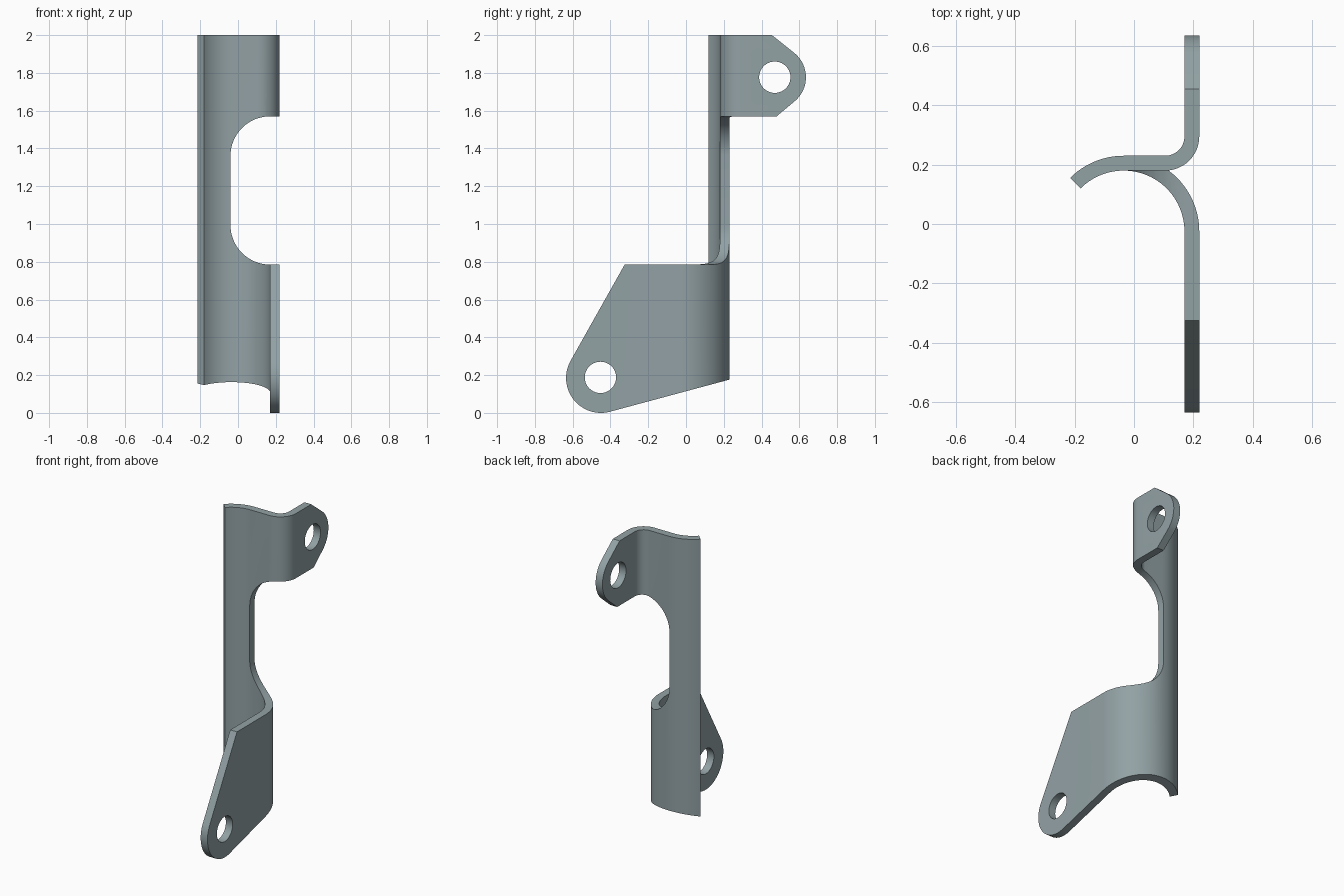
import bpy, bmesh, math
from mathutils import Vector

if "Cube" in bpy.data.objects:
    bpy.data.objects.remove(bpy.data.objects["Cube"])

steel = bpy.data.materials.new("grey steel")
steel.diffuse_color = (0.29, 0.36, 0.375, 1)
steel.use_nodes = True
steel.node_tree.nodes["Principled BSDF"].inputs["Base Color"].default_value = steel.diffuse_color


def arc(cx, cy, r, a0, a1, n=16):
    """Points on an arc, angles in degrees."""
    return [(cx + r * math.cos(math.radians(a0 + (a1 - a0) * i / n)),
             cy + r * math.sin(math.radians(a0 + (a1 - a0) * i / n)))
            for i in range(n + 1)]


def prism(name, outline, axis, lo, hi):
    """Extrude a closed 2D outline along the given axis."""
    place = {'x': lambda a, b, d: (d, a, b),
             'y': lambda a, b, d: (a, d, b),
             'z': lambda a, b, d: (a, b, d)}[axis]
    bm = bmesh.new()
    face = bm.faces.new([bm.verts.new(place(a, b, lo)) for a, b in outline])
    ext = bmesh.ops.extrude_face_region(bm, geom=[face])
    moved = [g for g in ext['geom'] if isinstance(g, bmesh.types.BMVert)]
    bmesh.ops.translate(bm, verts=moved, vec=Vector(place(0, 0, hi - lo)))
    bmesh.ops.recalc_face_normals(bm, faces=bm.faces)
    mesh = bpy.data.meshes.new(name)
    bm.to_mesh(mesh)
    bm.free()
    mesh.materials.append(steel)
    ob = bpy.data.objects.new(name, mesh)
    bpy.context.collection.objects.link(ob)
    return ob


def combine(ob, tool, operation):
    """Apply a boolean and remove the helper."""
    mod = ob.modifiers.new("cut", 'BOOLEAN')
    mod.operation, mod.object, mod.solver = operation, tool, 'EXACT'
    bpy.context.view_layer.objects.active = ob
    bpy.ops.object.modifier_apply(modifier=mod.name)
    bpy.data.objects.remove(tool)


CX, CY, R_OUT, R_IN = -0.035, -0.025, 0.255, 0.205   # curved spine
SPLIT = 1.18                                        # height where halves meet

# Lower half: spine curls forward into a flat lug
lower_plan = (arc(CX, CY, R_OUT, 135, 90, 12) + arc(CX, CY, R_OUT, 90, 0, 24)[1:]
              + [(0.22, -0.7), (0.17, -0.7)]
              + arc(CX, CY, R_IN, 0, 90, 24) + arc(CX, CY, R_IN, 90, 135, 12)[1:])
bracket = prism("bracket", lower_plan, 'z', -0.1, SPLIT)
lower_side = ([(-0.325, 0.785), (0.05, 0.785), (0.05, 1.3), (0.4, 1.3), (0.4, 0.222)]
              + arc(-0.45, 0.185, 0.185, -75.1, -209.5, 28))
combine(bracket, prism("lower_outline", lower_side, 'x', -1, 1), 'INTERSECT')
combine(bracket, prism("lower_hole", arc(-0.453, 0.188, 0.083, 0, 360, 40)[:-1],
                       'x', 0.1, 0.4), 'DIFFERENCE')

# Upper half: spine runs flat, then bends back into a lug
upper_plan = (arc(CX, CY, R_OUT, 135, 90, 12) + arc(0.105, 0.295, 0.065, -90, 0, 12)
              + [(0.17, 0.75), (0.22, 0.75)]
              + arc(0.105, 0.295, 0.115, 0, -90, 12) + arc(CX, CY, R_IN, 90, 135, 12))
upper = prism("upper_half", upper_plan, 'z', SPLIT, 2.1)
upper_side = ([(0.0, 1.0), (0.0, 2.0), (0.455, 2.0)]
              + arc(0.47, 1.777, 0.165, 51.4, -50, 24)
              + [(0.48, 1.57), (0.48, 1.0)])
combine(upper, prism("upper_outline", upper_side, 'x', -1, 1), 'INTERSECT')
combine(upper, prism("upper_hole", arc(0.47, 1.777, 0.083, 0, 360, 40)[:-1],
                     'x', 0.1, 0.4), 'DIFFERENCE')

# Round-cornered window between the lugs
window = ([(0.5, 1.57)] + arc(0.17, 1.36, 0.21, 90, 180)
          + arc(0.17, 0.995, 0.21, 180, 270) + [(0.5, 0.785)])
for half in (bracket, upper):
    combine(half, prism("window", window, 'y', -1, 1), 'DIFFERENCE')
combine(bracket, upper, 'UNION')

# Merge the seam and smooth the curved sheet
bm = bmesh.new()
bm.from_mesh(bracket.data)
bmesh.ops.remove_doubles(bm, verts=bm.verts, dist=0.0002)
bmesh.ops.dissolve_limit(bm, angle_limit=0.005, verts=bm.verts, edges=bm.edges)
bm.to_mesh(bracket.data)
bm.free()
bpy.ops.object.select_all(action='DESELECT')
bracket.select_set(True)
bpy.context.view_layer.objects.active = bracket
bpy.ops.object.shade_smooth_by_angle(angle=math.radians(30))
